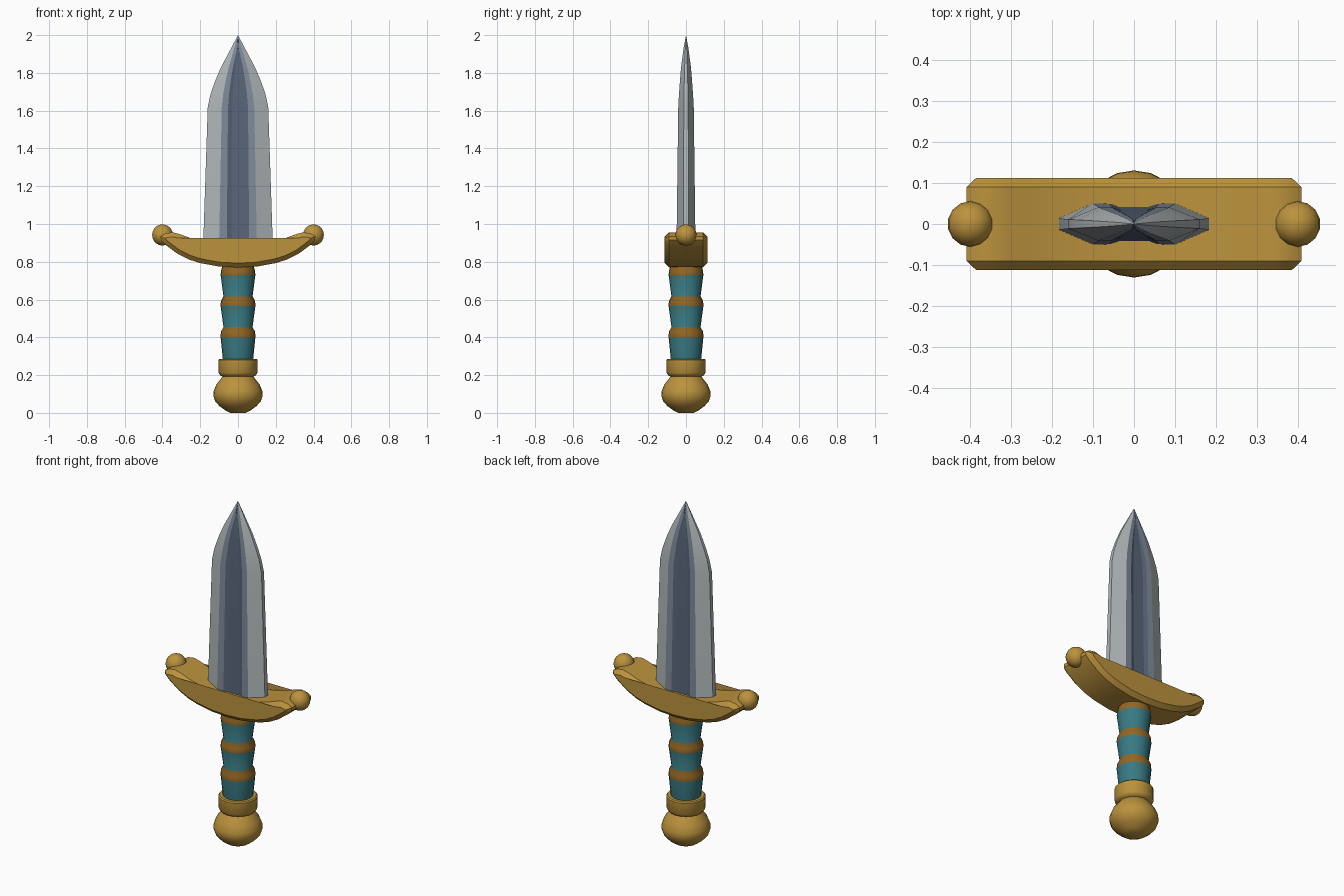
import bpy, bmesh, math

if "Cube" in bpy.data.objects:
    bpy.data.objects.remove(bpy.data.objects["Cube"])


def material(name, rgb):
    m = bpy.data.materials.new(name)
    m.diffuse_color = (*rgb, 1)
    m.use_nodes = True
    m.node_tree.nodes["Principled BSDF"].inputs["Base Color"].default_value = m.diffuse_color
    return m


GOLD = material("gold", (0.50, 0.29, 0.047))
BRONZE = material("dark bronze", (0.29, 0.135, 0.018))
TEAL = material("teal wrap", (0.04, 0.19, 0.225))
SILVER = material("silver edge", (0.43, 0.47, 0.48))
STEEL = material("blue steel", (0.21, 0.255, 0.32))
SLATE = material("slate fuller", (0.098, 0.13, 0.19))


def finish(bm, name, mats, smooth=None):
    bmesh.ops.recalc_face_normals(bm, faces=bm.faces)
    me = bpy.data.meshes.new(name)
    bm.to_mesh(me)
    bm.free()
    for m in mats:
        me.materials.append(m)
    ob = bpy.data.objects.new(name, me)
    bpy.context.collection.objects.link(ob)
    if smooth:
        bpy.ops.object.select_all(action='DESELECT')
        ob.select_set(True)
        bpy.context.view_layer.objects.active = ob
        bpy.ops.object.shade_smooth_by_angle(angle=math.radians(smooth))
    return ob


def lathe(name, profile, mats, n=20, rule=None, smooth=35):
    """Turned part about z from (radius, height) points, capped at both ends."""
    bm = bmesh.new()
    rings = [[bm.verts.new((r * math.cos(2 * math.pi * i / n),
                            r * math.sin(2 * math.pi * i / n), z))
              for i in range(n)] for r, z in profile]
    for a, b in zip(rings, rings[1:]):
        for i in range(n):
            j = (i + 1) % n
            f = bm.faces.new((a[i], a[j], b[j], b[i]))
            if rule:
                f.material_index = rule(f.calc_center_median().z)
    bm.faces.new(rings[0])
    bm.faces.new(rings[-1])
    return finish(bm, name, mats, smooth)


# Pommel and collar
lathe("pommel", [(0.04, 0), (0.065, 0.012), (0.098, 0.036), (0.12, 0.06), (0.131, 0.09),
                 (0.129, 0.115), (0.115, 0.15), (0.085, 0.188), (0.075, 0.2)], [GOLD])
lathe("collar", [(0.075, 0.19), (0.094, 0.198), (0.103, 0.212), (0.104, 0.28),
                 (0.098, 0.286), (0.07, 0.286)], [GOLD])

# Grip: tapered teal wraps separated by bronze rings
BANDS = [(0.4, 0.455), (0.565, 0.617), (0.73, 0.79)]
lathe("grip", [(0.079, 0.27), (0.092, 0.4), (0.091, 0.428), (0.077, 0.455),
               (0.092, 0.565), (0.091, 0.59), (0.077, 0.617), (0.092, 0.73),
               (0.09, 0.75), (0.08, 0.79)], [TEAL, BRONZE],
      rule=lambda z: int(any(a < z < b for a, b in BANDS)))

# Guard: curved outline extruded along y, chamfered round front and back
half_top = [(0.08, 0.892), (0.17, 0.905), (0.25, 0.925), (0.31, 0.947), (0.345, 0.956),
            (0.385, 0.95), (0.41, 0.935)]
half_bottom = [(0.408, 0.915), (0.385, 0.89), (0.32, 0.842), (0.26, 0.812),
               (0.2, 0.793), (0.1, 0.775)]
half = [(0, 0.89)] + half_top + half_bottom + [(0, 0.77)]
outline = half + [(-x, z) for x, z in reversed(half[1:-1])]
bm = bmesh.new()
front = bm.faces.new([bm.verts.new((x, -0.113, z)) for x, z in outline])
ext = bmesh.ops.extrude_face_region(bm, geom=[front])
bmesh.ops.translate(bm, vec=(0, 0.226, 0),
                    verts=[g for g in ext["geom"] if isinstance(g, bmesh.types.BMVert)])
rim = [e for e in bm.edges if abs(e.verts[0].co.y - e.verts[1].co.y) < 1e-5]
bmesh.ops.bevel(bm, geom=rim, offset=0.023, segments=1, affect='EDGES')
finish(bm, "guard", [GOLD], 30)

# Ball finials on the guard tips
for side, label in ((-1, "left"), (1, "right")):
    bm = bmesh.new()
    bmesh.ops.create_uvsphere(bm, u_segments=14, v_segments=10, radius=0.056)
    bmesh.ops.translate(bm, verts=bm.verts, vec=(side * 0.4, 0, 0.942))
    finish(bm, label + "_finial", [GOLD], 40)

# Blade sections: height, half width, ridge x, fuller x, half thickness
sections = [(0.84, 0.186, 0.101, 0.06, 0.051), (1.62, 0.16, 0.086, 0.053, 0.041),
            (1.69, 0.145, 0.078, 0.047, 0.037), (1.76, 0.12, 0.065, 0.038, 0.032),
            (1.83, 0.09, 0.049, 0.026, 0.026), (1.93, 0.037, 0.02, 0.004, 0.013),
            (2.0, 0, 0, 0, 0)]
bm = bmesh.new()
rings = []
for z, w, r, f, t in sections:
    q = [(w, t * 0.28), (r, t), (f, t * 0.98), (f * 0.6, t * 0.82)]
    q += [(-x, y) for x, y in reversed(q)]
    q += [(-x, -y) for x, y in q]
    rings.append([bm.verts.new((x, y, z)) for x, y in q])
strip = [0, 1, 2, 2, 2, 1, 0, 0]          # bevel, ridge, fuller colours across a side
for a, b in zip(rings, rings[1:]):
    for i in range(16):
        j = (i + 1) % 16
        bm.faces.new((a[i], a[j], b[j], b[i])).material_index = strip[i % 8]
bm.faces.new(rings[0])
bmesh.ops.remove_doubles(bm, verts=bm.verts, dist=0.0005)
finish(bm, "blade", [SILVER, STEEL, SLATE], 15)
